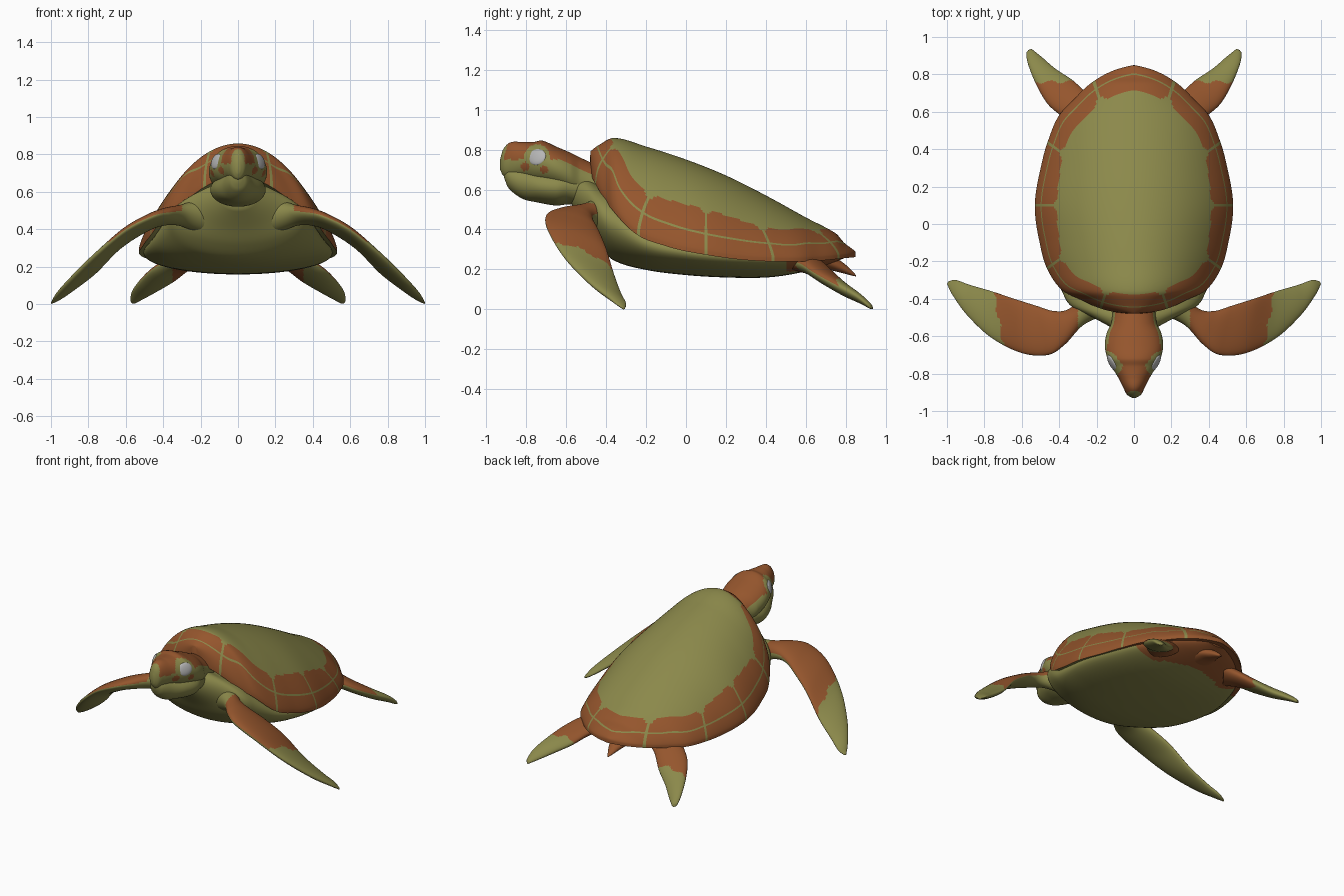
import bpy, bmesh, math
from mathutils import Vector

cube = bpy.data.objects.get("Cube")
if cube:
    bpy.data.objects.remove(cube, do_unlink=True)


def material(name, rgb):
    m = bpy.data.materials.new(name)
    m.use_nodes = True
    m.diffuse_color = (*rgb, 1)
    bsdf = m.node_tree.nodes["Principled BSDF"]
    bsdf.inputs["Base Color"].default_value = (*rgb, 1)
    bsdf.inputs["Roughness"].default_value = 0.8
    return m


olive = material("olive_skin", (0.26, 0.25, 0.07))
rust = material("rust_brown", (0.3, 0.092, 0.026))
grey = material("pale_grey", (0.47, 0.47, 0.47))


def interp(table, t):
    """Smooth curve through rows of (t, values...)."""
    n = len(table)
    t = min(max(t, table[0][0]), table[-1][0])
    i = next((k for k in range(n - 1) if t <= table[k + 1][0]), n - 2)

    def slope(k, c):
        a, b = table[max(k - 1, 0)], table[min(k + 1, n - 1)]
        return (b[c] - a[c]) / (b[0] - a[0])

    p, q = table[i], table[i + 1]
    h = q[0] - p[0]
    s = (t - p[0]) / h
    return [(1 + 2 * s) * (1 - s) ** 2 * p[c] + s * (1 - s) ** 2 * h * slope(i, c)
            + s * s * (3 - 2 * s) * q[c] + s * s * (s - 1) * h * slope(i + 1, c)
            for c in range(1, len(p))]


def skin(name, rings, rule, mirror=False):
    """Join rings of points with quads, cap the ends and colour faces by rule."""
    bm = bmesh.new()
    loops = [[bm.verts.new(p) for p in ring] for ring in rings]
    for a, b in zip(loops, loops[1:]):
        for j in range(len(a)):
            k = (j + 1) % len(a)
            bm.faces.new((a[j], a[k], b[k], b[j]))
    bm.faces.new(loops[0])
    bm.faces.new(loops[-1])
    bmesh.ops.recalc_face_normals(bm, faces=bm.faces)
    for f in bm.faces:
        f.material_index = int(rule(f.calc_center_median(), f.normal))
    me = bpy.data.meshes.new(name)
    bm.to_mesh(me)
    bm.free()
    me.materials.append(olive)
    me.materials.append(rust)
    ob = bpy.data.objects.new(name, me)
    bpy.context.collection.objects.link(ob)
    if mirror:
        ob.modifiers.new("Mirror", 'MIRROR').use_mirror_merge = False
    bpy.ops.object.select_all(action='DESELECT')
    ob.select_set(True)
    bpy.context.view_layer.objects.active = ob
    bpy.ops.object.shade_smooth_by_angle(angle=math.radians(50))


def oval(c, u, v, n=64):
    angles = [2 * math.pi * j / n for j in range(n)]
    return [c + u * math.cos(a) + v * math.sin(a) for a in angles]


def trunk(name, rows, rule, steps=60):
    """Loft along y through rows of (y, half width, bottom, top)."""
    rings = []
    for i in range(steps + 1):
        y = rows[0][0] + (rows[-1][0] - rows[0][0]) * i / steps
        w, lo, hi = interp(rows, y)
        rings.append(oval(Vector((0, y, (lo + hi) / 2)), Vector((w, 0, 0)),
                          Vector((0, 0, (hi - lo) / 2))))
    skin(name, rings, rule)


def flipper(name, rows, rule, steps=140):
    """Loft through rows of (lead x, lead y, trail x, trail y, z, half thickness, lead rise)."""
    rows = [(i, *r) for i, r in enumerate(rows)]
    rings = []
    for i in range(steps + 1):
        lx, ly, tx, ty, z, t, rise = interp(rows, rows[-1][0] * i / steps)
        lead, trail = Vector((lx, ly, z + rise)), Vector((tx, ty, z - rise))
        rings.append(oval((lead + trail) / 2, (lead - trail) / 2, Vector((0, 0, t))))
    skin(name, rings, rule, mirror=True)


# Shell: outline radius by angle, then ridge and rim heights by y
CY = 0.1
outline = [(-90, .58), (-72, .58), (-60, .58), (-50, .595), (-36, .575), (-20, .54),
           (0, .53), (20, .535), (37, .575), (50, .625), (60, .65), (70, .69),
           (80, .725), (90, .75)]
ridge = [(-.48, .79), (-.44, .82), (-.36, .858), (-.2, .815), (0, .75), (.2, .67),
         (.4, .57), (.6, .46), (.75, .38), (.79, .335), (.85, .29)]
rim = [(-.48, .70), (-.45, .64), (-.38, .53), (-.25, .395), (-.1, .335), (.02, .305),
       (.3, .265), (.6, .258), (.85, .28)]


def polar(a):
    a = math.degrees(math.asin(max(-1, min(1, math.sin(a)))))
    return interp(outline, a)[0]


widths = []
for d in range(-90, 91, 2):
    a = math.radians(d)
    widths.append((CY + polar(a) * math.sin(a), polar(a) * math.cos(a)))


def dome(x, y):
    lo, hi = interp(rim, y)[0], interp(ridge, y)[0]
    w = max(interp(widths, y)[0], 1e-4)
    return lo + (hi - lo) * max(0, 1 - (x / w) ** 2) ** 0.75


N, M = 240, 60
shell_rings = []
for i in range(1, M + 1):
    r = 1 - (1 - i / M) ** 1.5
    ring = []
    for j in range(N):
        a = 2 * math.pi * (j + .5) / N
        x, y = r * polar(a) * math.cos(a), CY + r * polar(a) * math.sin(a)
        ring.append((x, y, interp(rim, y)[0] if i == M else dome(x, y)))
    shell_rings.append(ring)
edge = shell_rings[-1]
shell_rings.append([(x, y, z - .018) for x, y, z in edge])
for r in (.9, .1):
    k = (1 - r) * .8
    shell_rings.append([(x * r, CY + (y - CY) * r, (z - .012) * (1 - k) + .36 * k)
                        for x, y, z in edge])


def scutes(c, n):
    a = math.atan2(c.y - CY, c.x)
    r = math.hypot(c.x, c.y - CY) / polar(a)
    if n.z < -.3:
        return c.y > .4
    off = abs((math.degrees(a) + 18) % 36 - 18)   # angle to nearest seam
    inner = .77 + .055 * min(1, abs(math.sin(a)) * 1.4) + .05 * max(0, 1 - off / 4)
    return r > inner and off > 1.3 and not .93 < r < .94


skin("shell", shell_rings, scutes)

# Belly and chest
trunk("body", [(-.57, .09, .51, .66), (-.5, .22, .41, .66), (-.44, .335, .32, .63),
               (-.36, .385, .245, .60), (-.2, .46, .198, .46), (0, .5, .172, .40),
               (.2, .5, .16, .37), (.4, .45, .16, .35), (.55, .38, .18, .33),
               (.7, .24, .22, .32), (.8, .08, .26, .30)],
      lambda c, n: c.y > .62 or (c.y > .5 and c.z > .19), 120)

# Head
eye_y, eye_z = -.745, .762


def face_marks(c, n):
    def near(y, z, d):
        return math.hypot(c.y - y, c.z - z) < d
    if near(-.71, .7, .02) or near(-.805, .715, .022):
        return True
    crown = c.z > .75 - .5 * max(0, c.y + .62)
    nose = abs(c.x) < .035 and n.y < -.6
    return crown and not nose and not (near(eye_y, eye_z, .064) and abs(c.x) > .06)


trunk("skull", [(-.93, .01, .70, .75), (-.915, .035, .67, .80), (-.88, .055, .655, .835),
                (-.82, .085, .65, .838), (-.76, .122, .63, .838), (-.72, .142, .62, .845),
                (-.65, .156, .60, .815), (-.58, .145, .57, .785), (-.53, .122, .54, .76),
                (-.42, .11, .5, .71)], face_marks, 110)
trunk("lower_jaw", [(-.91, .012, .66, .69), (-.89, .045, .61, .71), (-.82, .085, .555, .71),
                    (-.74, .127, .535, .70), (-.65, .148, .52, .70), (-.58, .135, .525, .70),
                    (-.48, .11, .5, .68)], lambda c, n: False)

# Eyes
for side, x in (("left", 1), ("right", -1)):
    bpy.ops.mesh.primitive_uv_sphere_add(segments=24, ring_count=16, radius=1,
                                         location=(x * .115, eye_y, eye_z))
    eye = bpy.context.object
    eye.name = side + "_eye"
    eye.scale = (.014, .05, .042)
    eye.rotation_euler = (0, -x * .28, -x * .52)
    eye.data.materials.append(grey)
    bpy.ops.object.shade_smooth()

# Flippers
flipper("front_flippers", [
    (.14, -.48, .27, -.38, .47, .09, 0), (.27, -.54, .35, -.455, .475, .055, .01),
    (.37, -.645, .43, -.465, .465, .045, .02), (.46, -.70, .52, -.438, .43, .042, .035),
    (.60, -.69, .64, -.40, .35, .04, .045), (.76, -.61, .76, -.36, .22, .036, .045),
    (.89, -.49, .88, -.325, .11, .028, .03), (.97, -.38, .95, -.30, .042, .018, .012),
    (1, -.32, .99, -.305, .006, .005, 0)],
    lambda c, n: n.z > .22 and .3 < c.x < .75 + .18 * (c.y + .36) + .008 * math.sin(c.y * 50))
flipper("rear_flippers", [
    (.30, .50, .18, .66, .24, .05, 0), (.38, .57, .25, .70, .215, .048, .01),
    (.46, .64, .33, .77, .16, .042, .02), (.52, .74, .42, .83, .105, .036, .02),
    (.565, .85, .49, .89, .055, .025, .012), (.575, .91, .54, .93, .018, .014, .004),
    (.565, .93, .55, .935, .006, .004, 0)],
    lambda c, n: c.y < .76 + .008 * math.sin(c.x * 60) and (n.z > .15 or c.x < .35))

# Tail
trunk("tail", [(.6, .14, .2, .3), (.7, .08, .2, .28), (.77, .045, .185, .245),
               (.82, .022, .172, .205), (.85, .004, .165, .172)], lambda c, n: True, 30)
